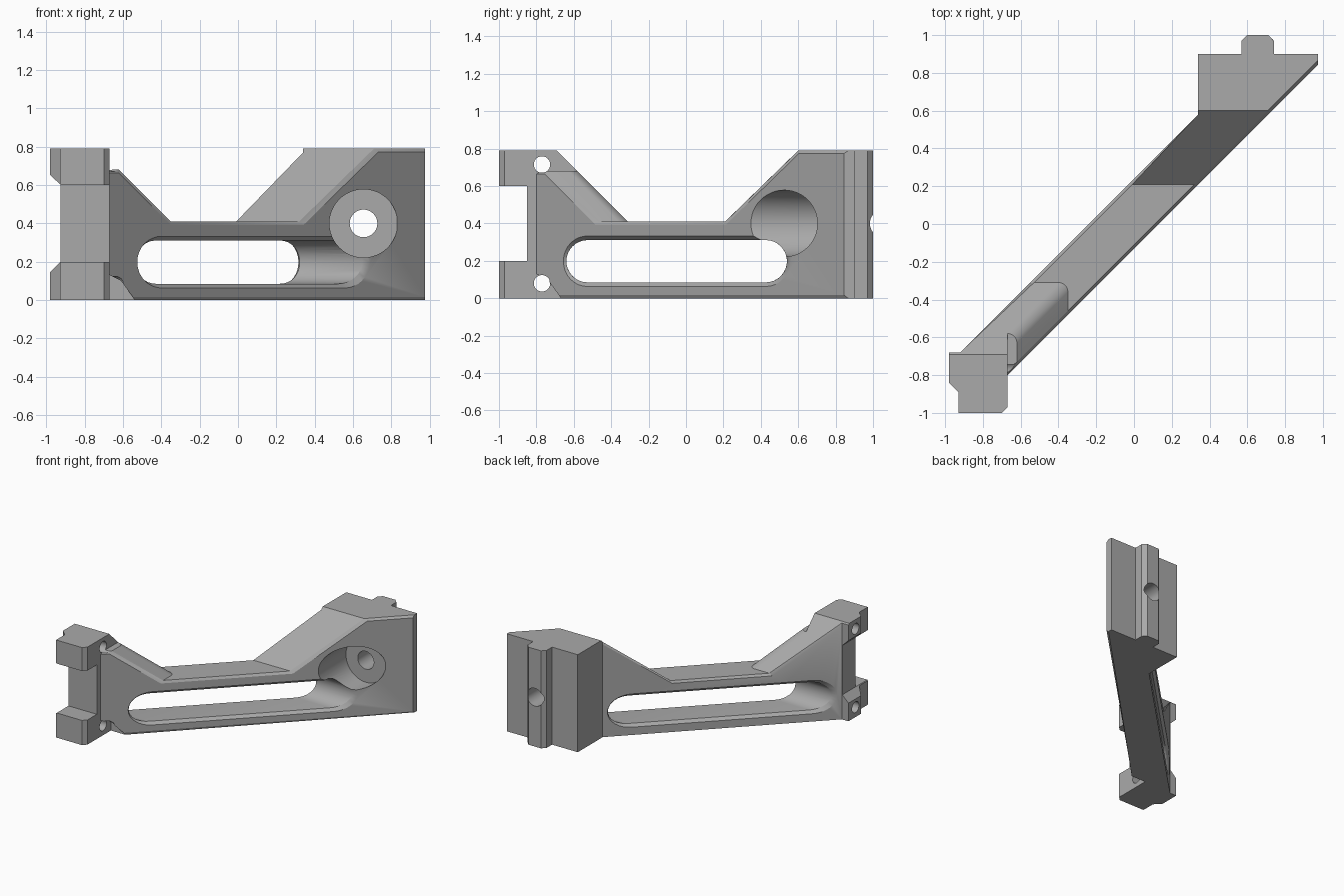
import bpy, bmesh, math
from mathutils import Vector

if "Cube" in bpy.data.objects:
    bpy.data.objects.remove(bpy.data.objects["Cube"])

TOP, DECK = 0.79, 0.41
FRONT, BACK = -0.13, 0.24          # the diagonal bar lies between y = x + FRONT and y = x + BACK


def prism(name, outline, axis, lo, hi):
    """Extrude a 2D outline along x, y or z."""
    place = {"x": lambda a, b, t: (t, a, b),
             "y": lambda a, b, t: (a, t, b),
             "z": lambda a, b, t: (a, b, t)}[axis]
    bm = bmesh.new()
    face = bm.faces.new([bm.verts.new(place(a, b, lo)) for a, b in outline])
    new = bmesh.ops.extrude_face_region(bm, geom=[face])["geom"]
    shift = Vector(place(0, 0, hi - lo))
    for v in new:
        if isinstance(v, bmesh.types.BMVert):
            v.co += shift
    bmesh.ops.recalc_face_normals(bm, faces=bm.faces)
    mesh = bpy.data.meshes.new(name)
    bm.to_mesh(mesh)
    bm.free()
    obj = bpy.data.objects.new(name, mesh)
    bpy.context.scene.collection.objects.link(obj)
    return obj


def arc(cx, cy, r, start, end, n):
    angles = [math.radians(start + (end - start) * i / n) for i in range(n + 1)]
    return [(cx + r * math.cos(a), cy + r * math.sin(a)) for a in angles]


def disc(cx, cy, r, n=48):
    return arc(cx, cy, r, 0, 360, n)[:-1]


def combine(obj, tool, operation="DIFFERENCE"):
    """Apply a boolean, merge flat faces and discard the tool."""
    mod = obj.modifiers.new("shape", "BOOLEAN")
    mod.operation, mod.object, mod.solver = operation, tool, "EXACT"
    graph = bpy.context.evaluated_depsgraph_get()
    mesh = bpy.data.meshes.new_from_object(obj.evaluated_get(graph))
    obj.modifiers.clear()
    obj.data = mesh
    bpy.data.objects.remove(tool)
    bm = bmesh.new()
    bm.from_mesh(mesh)
    bmesh.ops.remove_doubles(bm, verts=bm.verts, dist=0.0002)
    bmesh.ops.dissolve_limit(bm, angle_limit=0.01, verts=bm.verts, edges=bm.edges)
    bm.to_mesh(mesh)
    bm.free()


def bevel(obj, rule, size, segments=1):
    bm = bmesh.new()
    bm.from_mesh(obj.data)
    edges = [e for e in bm.edges if rule(*[v.co for v in e.verts])]
    bmesh.ops.bevel(bm, geom=edges, offset=size, segments=segments, profile=0.5,
                    affect="EDGES", clamp_overlap=True)
    bm.to_mesh(obj.data)
    bm.free()


def on_side(a, b, side):
    return all(abs(p.y - p.x - side) < 0.004 for p in (a, b))


# Bar, end block, rail and clamp share one plan outline
plan = [(-0.98, -0.68), (-0.92, -0.68), (0.34, 0.58), (0.34, 0.90), (0.57, 0.90),
        (0.57, 0.97), (0.60, 1.0), (0.71, 1.0), (0.74, 0.97), (0.74, 0.90),
        (0.975, 0.90), (0.975, 0.845), (-0.67, -0.80), (-0.67, -0.97), (-0.70, -1.0),
        (-0.93, -1.0), (-0.93, -0.89), (-0.98, -0.84)]
bracket = prism("bracket", plan, "z", 0, TOP)

# Low deck between two slopes
combine(bracket, prism("deck_cut", [(0.60, TOP), (0.21, DECK), (-0.31, DECK), (-0.69, TOP),
                                    (-0.69, 1), (0.60, 1)], "x", -2, 2))
# Sloped shoulder beside the clamp
combine(bracket, prism("shoulder_cut", [(-0.67, 0.68), (-0.62, 0.68), (-0.35, DECK),
                                        (0.1, DECK), (0.1, 1), (-0.67, 1)], "y", -1.2, -0.25))


def is_ridge(a, b):
    d = (a - b).normalized()
    return (abs(abs(d.z) - 0.577) < 0.04 and abs(d.x - d.y) < 0.05
            and max(a.y, b.y) < -0.2 and abs(a.y - a.x - 0.04) < 0.03)


bevel(bracket, is_ridge, 0.09, 8)

# Chamfers along the long edges of the bar
bevel(bracket, lambda a, b: (on_side(a, b, FRONT) or on_side(a, b, BACK))
      and abs(a.x - b.x) > 0.01, 0.03)

# Clamp jaw: channel between the prongs and relieved lip
combine(bracket, prism("jaw_cut", [(-1.2, 0.2), (-0.85, 0.2), (-0.85, 0.6), (-1.2, 0.6)],
                       "x", -1.2, -0.5))
combine(bracket, prism("lip_cut", [(-1.1, 0.03), (-0.925, 0.2), (-0.925, 0.6), (-1.1, 0.77)],
                       "y", -1.2, -0.6))

# Long slot with chamfered rims
SLOT_Z, SLOT_R = 0.198, 0.113
slot = arc(0.427, SLOT_Z, SLOT_R, -90, 90, 16) + arc(-0.527, SLOT_Z, SLOT_R, 90, 270, 16)
combine(bracket, prism("slot_cut", slot, "x", -1.5, 1.5))
bevel(bracket, lambda a, b: (on_side(a, b, FRONT) or on_side(a, b, BACK))
      and all(abs(p.z - SLOT_Z) < SLOT_R + 0.005 and -0.65 < p.y < 0.55 for p in (a, b)), 0.022)

# Clearance below the shoulder
combine(bracket, prism("clearance_cut", [(-0.67, 0.13), (-0.61, 0.10), (-0.53, -0.01),
                                         (-0.53, -0.1), (-0.67, -0.1)], "y", -1.2, -0.67))

# Counterbore with through hole, and the clamp screw holes
combine(bracket, prism("counterbore_cut", disc(0.655, 0.40, 0.178), "y", 0.15, 0.70))
combine(bracket, prism("bolt_cut", disc(0.655, 0.40, 0.072), "y", 0.5, 1.2))
for z in (0.08, 0.715):
    combine(bracket, prism("screw_cut", disc(-0.77, z, 0.044, 32), "x", -1.2, -0.6))

# Finish
metal = bpy.data.materials.new("grey metal")
metal.use_nodes = True
metal.diffuse_color = (0.4, 0.4, 0.4, 1)
metal.node_tree.nodes["Principled BSDF"].inputs["Base Color"].default_value = (0.4, 0.4, 0.4, 1)
bracket.data.materials.clear()
bracket.data.materials.append(metal)
bpy.context.view_layer.objects.active = bracket
bracket.select_set(True)
bpy.ops.object.shade_smooth_by_angle(angle=math.radians(25))
